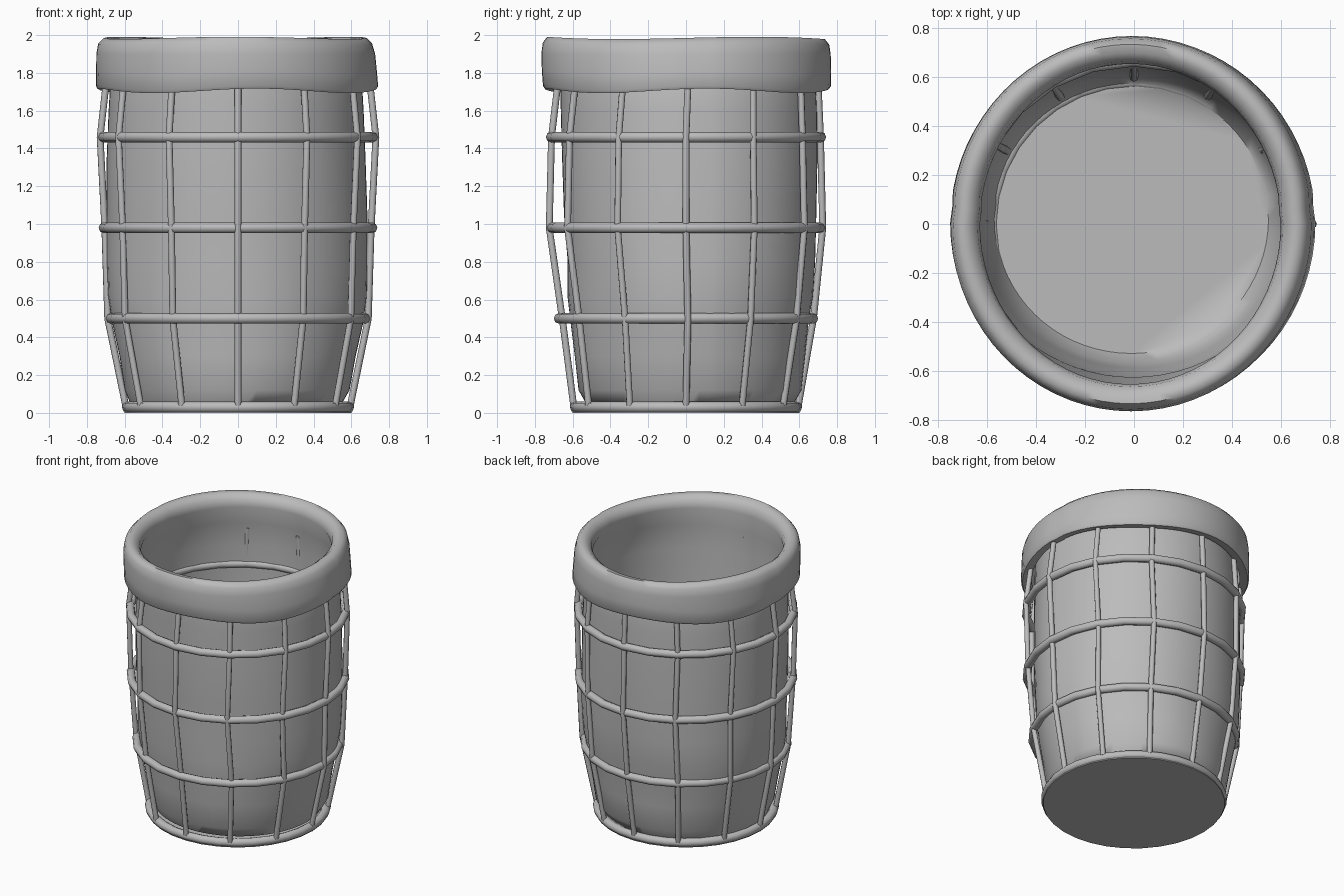
import bpy, bmesh
from math import sin, cos, pi, tau, radians

cube = bpy.data.objects.get("Cube")
if cube:
    bpy.data.objects.remove(cube)

grey = bpy.data.materials.new("plain_grey")
grey.use_nodes = True
colour = (0.5, 0.5, 0.5, 1)
grey.diffuse_color = colour
grey.node_tree.nodes["Principled BSDF"].inputs["Base Color"].default_value = colour


def finish(obj, angle=50):
    obj.data.materials.clear()
    obj.data.materials.append(grey)
    bpy.ops.object.select_all(action='DESELECT')
    obj.select_set(True)
    bpy.context.view_layer.objects.active = obj
    bpy.ops.object.shade_smooth_by_angle(angle=radians(angle))


def tube(name, points, radius, cyclic=False):
    curve = bpy.data.curves.new(name, 'CURVE')
    curve.dimensions = '3D'
    curve.bevel_depth = radius
    curve.bevel_resolution = 2
    curve.use_fill_caps = True
    spline = curve.splines.new('POLY')
    spline.points.add(len(points) - 1)
    for p, co in zip(spline.points, points):
        p.co = (*co, 1)
    spline.use_cyclic_u = cyclic
    obj = bpy.data.objects.new(name, curve)
    bpy.context.collection.objects.link(obj)
    bpy.ops.object.select_all(action='DESELECT')
    obj.select_set(True)
    bpy.context.view_layer.objects.active = obj
    bpy.ops.object.convert(target='MESH')
    finish(bpy.context.object)


# Wire cage levels: half width, half depth, y shift, height
LEVELS = [(0.595, 0.595, 0, 0.04), (0.69, 0.665, 0.01, 0.50),
          (0.705, 0.724, 0, 0.98), (0.73, 0.712, 0, 1.46), (0.70, 0.69, 0.01, 1.73)]

# Upright wires
for i in range(12):
    a = i * tau / 12
    tube(f"upright_wire_{i + 1}",
         [(rx * cos(a), cy + ry * sin(a), z) for rx, ry, cy, z in LEVELS], 0.018)

# Hoops
for name, r, z in (("lower", 0.672, 0.50), ("middle", 0.71, 0.98), ("upper", 0.714, 1.46)):
    tube(name + "_hoop", [(r * cos(k * tau / 24), r * sin(k * tau / 24), z)
                          for k in range(24)], 0.028, True)

# Base hoop and floor plate
tube("base_hoop", [(0.585 * cos(k * tau / 32), 0.585 * sin(k * tau / 32), 0.03)
                   for k in range(32)], 0.03, True)
bpy.ops.mesh.primitive_cylinder_add(vertices=32, radius=0.6, depth=0.03,
                                    location=(0, 0, 0.015))
bpy.context.object.name = "base_plate"
finish(bpy.context.object, 30)

# Cloth liner with folded cuff: half width, half depth, x shift, y shift, height
PROFILE = [(0.56, 0.55, -0.01, 0.02, 0.05), (0.595, 0.59, -0.005, 0.02, 0.12),
           (0.625, 0.61, -0.005, 0.02, 0.30), (0.665, 0.63, -0.005, 0.02, 0.48),
           (0.685, 0.65, -0.005, 0.025, 0.62), (0.69, 0.655, -0.005, 0.03, 0.80),
           (0.69, 0.668, -0.005, 0.022, 1.05), (0.685, 0.676, -0.01, 0.02, 1.35),
           (0.675, 0.678, -0.01, 0.015, 1.60), (0.665, 0.675, -0.01, 0.01, 1.77),
           (0.615, 0.655, -0.015, 0, 1.90), (0.625, 0.665, -0.015, 0, 1.95),
           (0.66, 0.70, -0.015, 0, 1.98), (0.695, 0.735, -0.015, 0, 1.985),
           (0.725, 0.758, -0.015, 0, 1.955), (0.738, 0.766, -0.012, 0, 1.90),
           (0.743, 0.766, -0.008, 0.003, 1.80), (0.747, 0.762, -0.005, 0.005, 1.72),
           (0.738, 0.752, -0.005, 0.005, 1.705), (0.685, 0.69, -0.005, 0.01, 1.715)]
SEGMENTS = 72
SEAMS = (1, 35)

bm = bmesh.new()
rings = []
for j, (rx, ry, cx, cy, z) in enumerate(PROFILE):
    ring = []
    for k in range(SEGMENTS):
        a = k * tau / SEGMENTS
        # Soft dents near the bottom, gentle waves along the cuff, shallow seams
        slump = sin(pi * z / 0.9) if z < 0.9 else 0
        s = 1 + 0.006 * slump * sin(5 * a + 4 * z)
        if k in SEAMS:
            s -= 0.008
        dz = 0.012 * sin(4 * a + 1) if j > 15 else 0
        if 10 < j < 15:
            dz = 0.006 * sin(3 * a)
        ring.append(bm.verts.new((cx + rx * s * cos(a), cy + ry * s * sin(a), z + dz)))
    rings.append(ring)
for low, high in zip(rings, rings[1:]):
    for k in range(SEGMENTS):
        n = (k + 1) % SEGMENTS
        bm.faces.new((low[k], low[n], high[n], high[k]))
bm.faces.new(rings[0][::-1])
mesh = bpy.data.meshes.new("cloth_liner")
bm.to_mesh(mesh)
bm.free()
liner = bpy.data.objects.new("cloth_liner", mesh)
bpy.context.collection.objects.link(liner)
finish(liner, 60)
